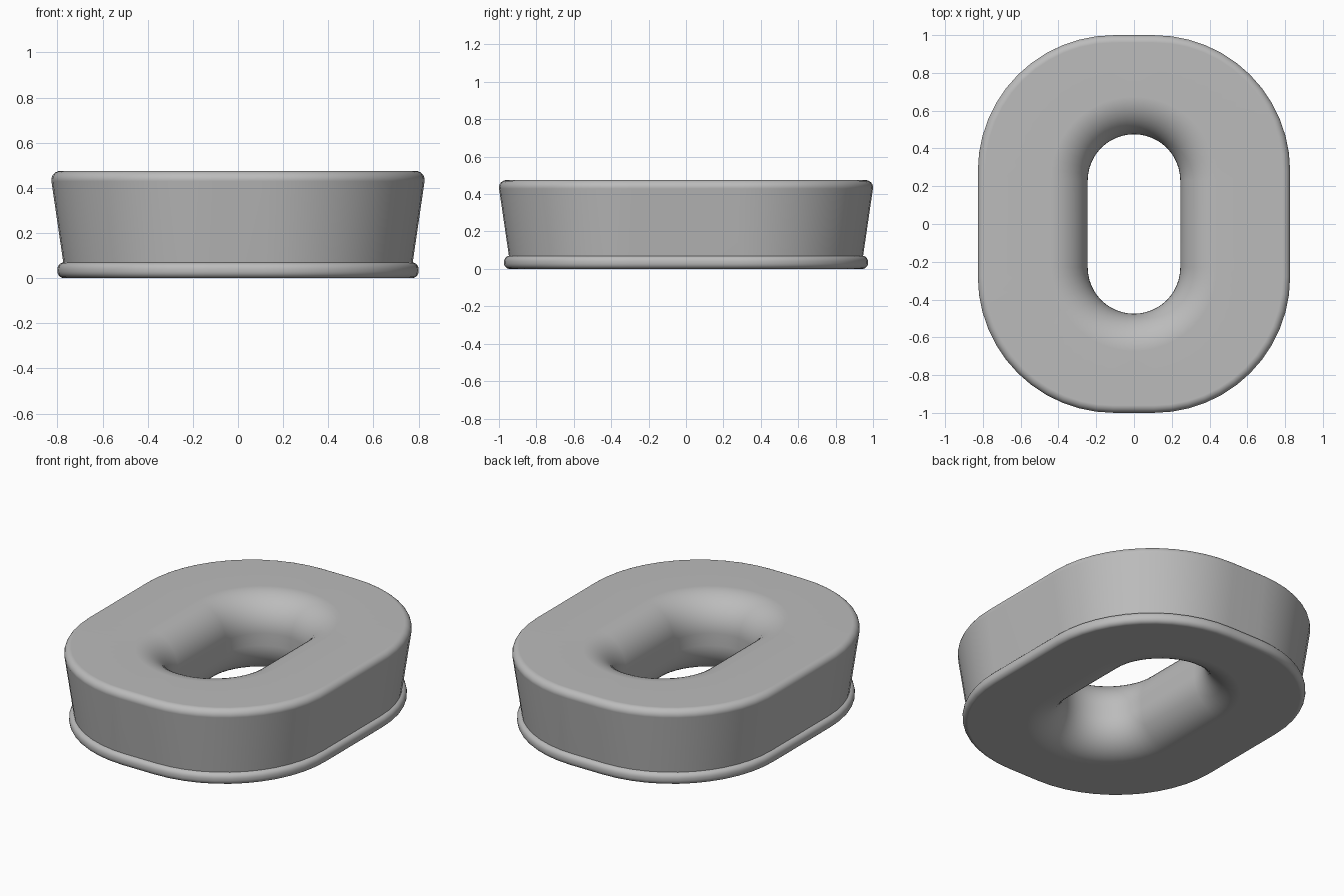
import bpy, bmesh, math

cube = bpy.data.objects.get("Cube")
if cube:
    bpy.data.objects.remove(cube, do_unlink=True)

CORNER_STEPS = 12
HEIGHT = 0.475

grey = bpy.data.materials.new("plain grey")
grey.use_nodes = True
colour = (0.5, 0.5, 0.5, 1)
grey.diffuse_color = colour
grey.node_tree.nodes["Principled BSDF"].inputs["Base Color"].default_value = colour


def outline(cx, cy, radius):
    """Rounded rectangle made of four corner arcs."""
    points = []
    for quarter, (sx, sy) in enumerate([(1, 1), (-1, 1), (-1, -1), (1, -1)]):
        for i in range(CORNER_STEPS + 1):
            a = (quarter + i / CORNER_STEPS) * math.pi / 2
            points.append((sx * cx + radius * math.cos(a), sy * cy + radius * math.sin(a)))
    return points


def arc(r, z, size, start, end, steps):
    """Profile points (radius, height) along a fillet, angles in degrees."""
    angles = [math.radians(start + (end - start) * i / steps) for i in range(steps + 1)]
    return [(r + size * math.cos(a), z + size * math.sin(a)) for a in angles]


def outer(profile):
    return [(0.107, 0.28, r, z) for r, z in profile]


def inner(profile):
    return [(0, 0.23, r, z) for r, z in profile]


# Closed cross-section: base lip, flared wall, top fillet, rounded bore
lip = arc(0.663, 0.03, 0.03, -90, 0, 5) + arc(0.663, 0.04, 0.03, 0, 90, 5)
wall = [(0.667, 0.07)] + arc(0.68, HEIGHT - 0.04, 0.04, -8, 90, 6)
bore = arc(0.445, HEIGHT - 0.2, 0.2, 90, 180, 12) + arc(0.445, 0.2, 0.2, 180, 270, 12)
sections = outer(lip + wall) + inner(bore)

# Loft the ring through every section
bm = bmesh.new()
loops = [[bm.verts.new((x, y, z)) for x, y in outline(cx, cy, r)]
         for cx, cy, r, z in sections]
for k, low in enumerate(loops):
    high = loops[(k + 1) % len(loops)]
    for i in range(len(low)):
        j = (i + 1) % len(low)
        bm.faces.new((low[i], low[j], high[j], high[i]))
bmesh.ops.remove_doubles(bm, verts=bm.verts, dist=0.0005)
bmesh.ops.recalc_face_normals(bm, faces=bm.faces)

mesh = bpy.data.meshes.new("slotted_ring")
bm.to_mesh(mesh)
bm.free()
mesh.materials.append(grey)
ring = bpy.data.objects.new("slotted_ring", mesh)
bpy.context.collection.objects.link(ring)

# Smooth shading with clean flat caps
bpy.ops.object.select_all(action='DESELECT')
ring.select_set(True)
bpy.context.view_layer.objects.active = ring
bpy.ops.object.shade_smooth_by_angle(angle=math.radians(35))
weighted = ring.modifiers.new("weighted_normals", 'WEIGHTED_NORMAL')
weighted.keep_sharp = True
